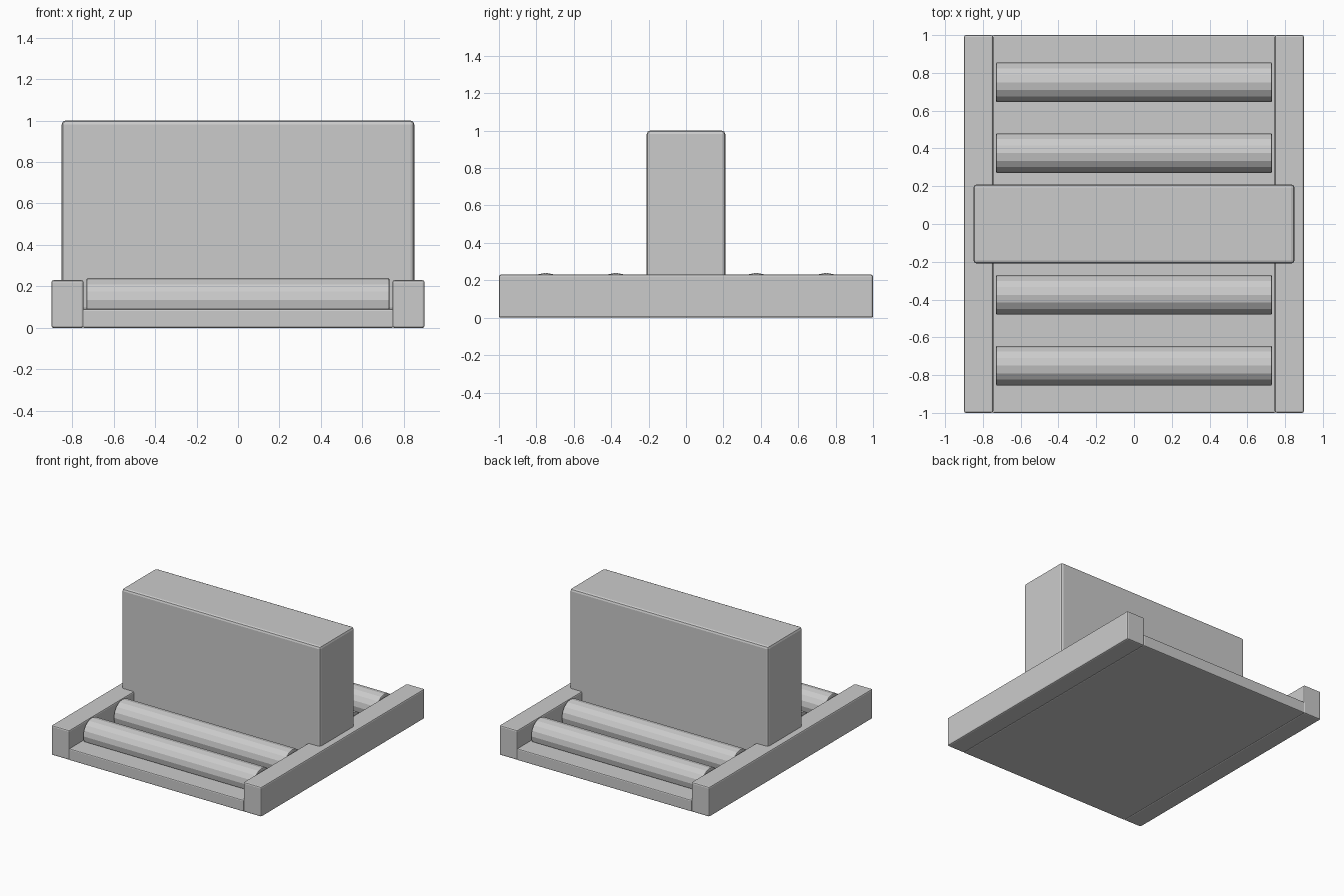
import bpy
import math

if "Cube" in bpy.data.objects:
    bpy.data.objects.remove(bpy.data.objects["Cube"])


def add_bevel(obj, width):
    mod = obj.modifiers.new("soft_edges", 'BEVEL')
    mod.width = width
    mod.segments = 2
    mod.limit_method = 'ANGLE'
    mod.angle_limit = math.radians(40)


def box(name, lo, hi, bevel):
    centre = [(a + b) / 2 for a, b in zip(lo, hi)]
    bpy.ops.mesh.primitive_cube_add(size=1, location=centre)
    obj = bpy.context.object
    obj.name = name
    obj.scale = [b - a for a, b in zip(lo, hi)]
    bpy.ops.object.transform_apply(location=False, rotation=False, scale=True)
    add_bevel(obj, bevel)
    return obj


def roller(name, y):
    bpy.ops.mesh.primitive_cylinder_add(
        vertices=16, radius=0.105, depth=1.46,
        location=(0, y, 0.135), rotation=(0, math.pi / 2, 0))
    obj = bpy.context.object
    obj.name = name
    add_bevel(obj, 0.006)
    return obj


# Bed plate between the rails
box("bed_plate", (-0.75, -1, 0), (0.75, 1, 0.09), 0.008)

# Side rails
box("left_rail", (-0.9, -1, 0), (-0.745, 1, 0.23), 0.01)
box("right_rail", (0.745, -1, 0), (0.9, 1, 0.23), 0.01)

# Conveyor rollers, two on each side of the housing
for i, y in enumerate((-0.75, -0.375, 0.375, 0.75)):
    roller(f"roller_{i + 1}", y)

# Tall housing across the bed
box("housing", (-0.85, -0.21, 0.08), (0.85, 0.21, 1.0), 0.018)
